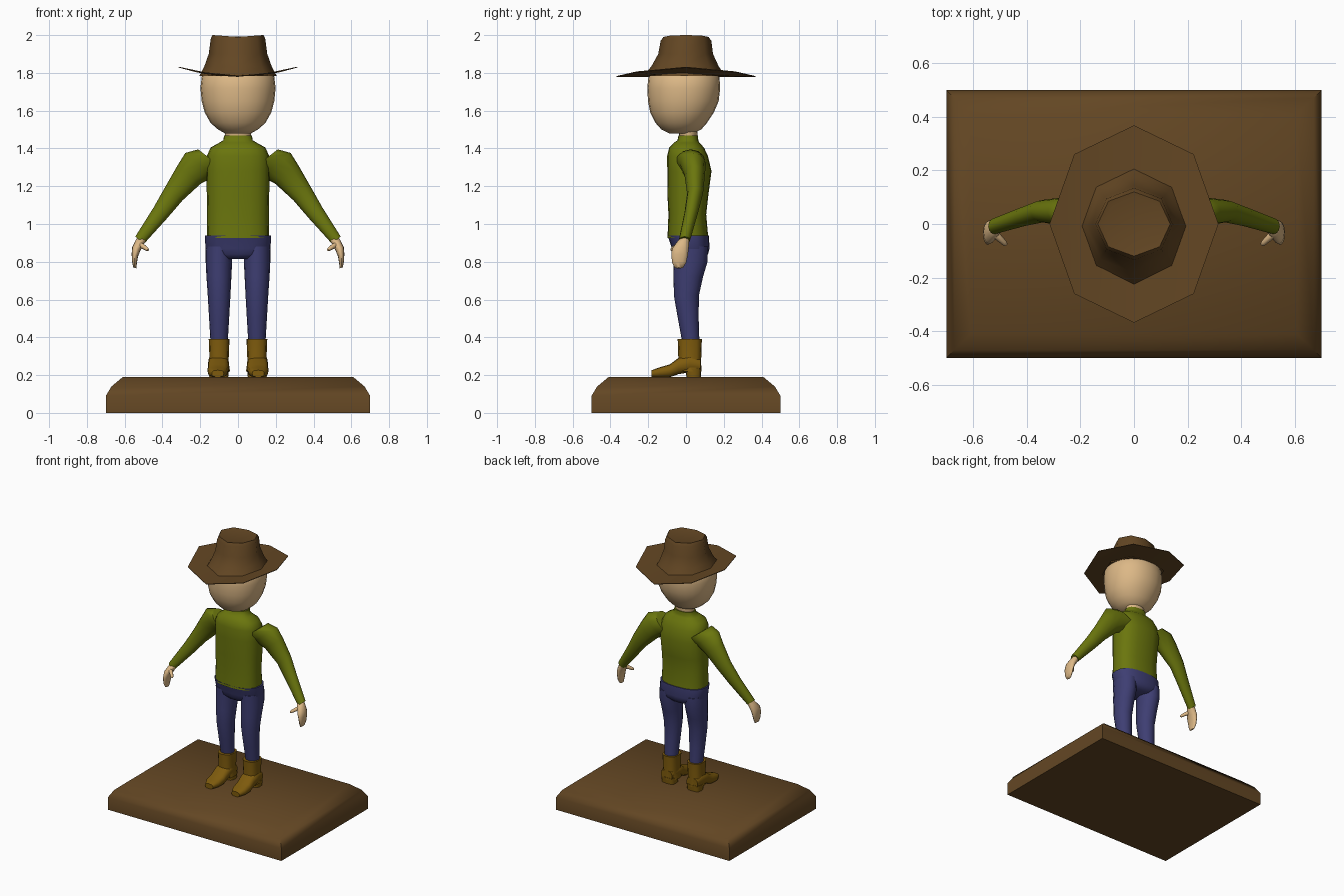
import bpy, bmesh, math
from mathutils import Vector


def material(name, color):
    m = bpy.data.materials.new(name)
    m.diffuse_color = (*color, 1)
    return m


BROWN = material("dark brown", (0.125, 0.062, 0.017))
GREEN = material("olive green", (0.145, 0.18, 0.004))
BLUE = material("denim blue", (0.048, 0.048, 0.17))
SKIN = material("skin", (0.72, 0.48, 0.24))
TAN = material("boot tan", (0.21, 0.105, 0.004))


def loft(name, mat, rings, n=12, u=(1, 0, 0), v=(0, 1, 0), power=1.0,
         mirror=False, angle=60, subsurf=0, turn=0.0, zfun=None):
    """Skin closed sections; each ring is (x, y, z, half size on u, half size on v)."""
    u, v = Vector(u), Vector(v)
    bm = bmesh.new()
    loops = []
    for x, y, z, a, b in rings:
        loop = []
        for i in range(n):
            t = 2 * math.pi * i / n + turn
            c, s = math.cos(t), math.sin(t)
            p = (Vector((x, y, z))
                 + u * a * math.copysign(abs(c) ** power, c)
                 + v * b * math.copysign(abs(s) ** power, s))
            if zfun:
                p.z += zfun(p)
            loop.append(bm.verts.new(p))
        loops.append(loop)
    for lo, hi in zip(loops, loops[1:]):
        for i in range(n):
            j = (i + 1) % n
            bm.faces.new((lo[i], lo[j], hi[j], hi[i]))
    bm.faces.new(loops[0][::-1])
    bm.faces.new(loops[-1])
    bmesh.ops.recalc_face_normals(bm, faces=bm.faces)
    me = bpy.data.meshes.new(name)
    bm.to_mesh(me)
    bm.free()
    me.materials.append(mat)
    ob = bpy.data.objects.new(name, me)
    bpy.context.collection.objects.link(ob)
    bpy.ops.object.select_all(action='DESELECT')
    ob.select_set(True)
    bpy.context.view_layer.objects.active = ob
    bpy.ops.object.shade_smooth_by_angle(angle=math.radians(angle))
    if mirror:
        ob.modifiers.new("mirror", 'MIRROR').use_mirror_merge = False
    if subsurf:
        s = ob.modifiers.new("subdivision", 'SUBSURF')
        s.levels = s.render_levels = subsurf
    return ob


# Plinth with a rounded top edge
R2 = math.sqrt(2)
loft("plinth", BROWN, [(0, 0, z, (0.7 - d) * R2, (0.5 - d) * R2) for z, d in
     ((0, 0), (0.09, 0), (0.14, 0.03), (0.19, 0.09))], n=4, turn=math.pi / 4)

# Boots: shaft, foot and heel
loft("boot_shaft", TAN, [(0.1, 0.02, 0.22, 0.058, 0.062), (0.1, 0.02, 0.27, 0.05, 0.06),
     (0.1, 0.02, 0.39, 0.055, 0.064)], power=0.75, mirror=True)
loft("boot_foot", TAN, [(0.103, 0.078, 0.25, 0.045, 0.035), (0.103, 0.02, 0.262, 0.056, 0.047),
     (0.104, -0.04, 0.248, 0.055, 0.043), (0.106, -0.085, 0.223, 0.056, 0.034),
     (0.107, -0.14, 0.215, 0.052, 0.026), (0.107, -0.182, 0.208, 0.032, 0.018)],
     v=(0, 0, 1), power=0.7, mirror=True)
loft("boot_heel", TAN, [(0.102, 0.04, 0.19, 0.05, 0.038), (0.102, 0.04, 0.235, 0.055, 0.042)],
     power=0.6, mirror=True)

# Trousers
loft("trouser_leg", BLUE, [(0.1, 0.025, 0.38, 0.046, 0.046), (0.1, 0.012, 0.5, 0.053, 0.055),
     (0.1, 0.002, 0.62, 0.06, 0.066), (0.101, 0.012, 0.72, 0.066, 0.078),
     (0.101, 0.024, 0.8, 0.07, 0.09), (0.1, 0.024, 0.88, 0.072, 0.092)], n=16, mirror=True)
loft("trouser_hips", BLUE, [(0, 0.025, 0.815, 0.09, 0.07), (0, 0.025, 0.84, 0.155, 0.092),
     (0, 0.025, 0.87, 0.173, 0.099), (0, 0.012, 0.94, 0.174, 0.11)], n=20, power=0.8)

# Shirt body with collar
loft("shirt_body", GREEN, [(0, 0.01, 0.925, 0.165, 0.108), (0, 0.007, 1.05, 0.163, 0.1),
     (0, 0.01, 1.15, 0.165, 0.108), (0, 0.018, 1.28, 0.168, 0.117),
     (0, 0.008, 1.36, 0.165, 0.108), (0, 0.003, 1.405, 0.145, 0.092),
     (0, 0.003, 1.43, 0.1, 0.068), (0, 0.01, 1.443, 0.078, 0.055),
     (0, 0.012, 1.468, 0.074, 0.052)], n=20, power=0.8)

# Sleeves, sectioned across the arm direction
ARM = (0.79, 0, 0.61)
loft("shirt_sleeve", GREEN, [(0.12, 0.025, 1.325, 0.115, 0.08), (0.2, 0.037, 1.315, 0.1, 0.068),
     (0.26, 0.046, 1.26, 0.078, 0.054), (0.34, 0.048, 1.16, 0.058, 0.042),
     (0.41, 0.028, 1.06, 0.046, 0.036), (0.52, -0.008, 0.915, 0.03, 0.03)],
     u=ARM, v=(0, 1, 0), mirror=True)

# Hands: palm with fingers, and thumb
loft("hand", SKIN, [(0.505, -0.005, 0.93, 0.023, 0.023), (0.522, -0.018, 0.9, 0.025, 0.034),
     (0.538, -0.03, 0.87, 0.024, 0.044), (0.546, -0.034, 0.835, 0.018, 0.044),
     (0.548, -0.036, 0.795, 0.013, 0.037), (0.546, -0.038, 0.768, 0.009, 0.022)],
     u=(0.95, 0, 0.3), mirror=True)
loft("thumb", SKIN, [(0.528, -0.03, 0.893, 0.018, 0.018), (0.503, -0.052, 0.882, 0.014, 0.015),
     (0.482, -0.072, 0.868, 0.011, 0.012), (0.475, -0.079, 0.864, 0.006, 0.006)],
     u=(0.6, -0.7, 0), v=(0, 0, 1), n=8, mirror=True).data.transform

# Neck and head
loft("neck", SKIN, [(0, 0.012, 1.45, 0.068, 0.046), (0, 0.01, 1.53, 0.074, 0.055)], n=16)
loft("head", SKIN, [(0, -0.025, 1.478, 0.065, 0.06), (0, -0.025, 1.5, 0.105, 0.105),
     (0, -0.025, 1.535, 0.145, 0.136), (0, -0.021, 1.59, 0.176, 0.168),
     (0, -0.014, 1.65, 0.192, 0.187), (0, -0.012, 1.72, 0.199, 0.193),
     (0, -0.011, 1.78, 0.192, 0.188), (0, -0.01, 1.85, 0.14, 0.14),
     (0, -0.01, 1.9, 0.08, 0.08)], n=24, power=0.95)


# Hat: eight-sided brim turned up at the sides, and a dented crown
def brim_lift(p):
    return 0.048 * (p.x / 0.31) ** 2


loft("hat_brim", BROWN, [(0, 0, 1.779, 0.17, 0.17), (0, 0, 1.779, 0.315, 0.368),
     (0, 0, 1.783, 0.315, 0.368), (0, -0.01, 1.786, 0.2, 0.212)],
     n=8, zfun=brim_lift)
loft("hat_crown", BROWN, [(0, -0.01, 1.783, 0.205, 0.217), (0, -0.005, 1.835, 0.178, 0.178),
     (0, -0.002, 1.9, 0.155, 0.145), (0, 0, 1.97, 0.144, 0.134),
     (0, 0, 1.99, 0.135, 0.12), (0, 0, 1.986, 0.115, 0.1)], n=8,
     zfun=lambda p: 0.01 * (abs(p.x) / 0.13 if p.z > 1.95 else 0))
